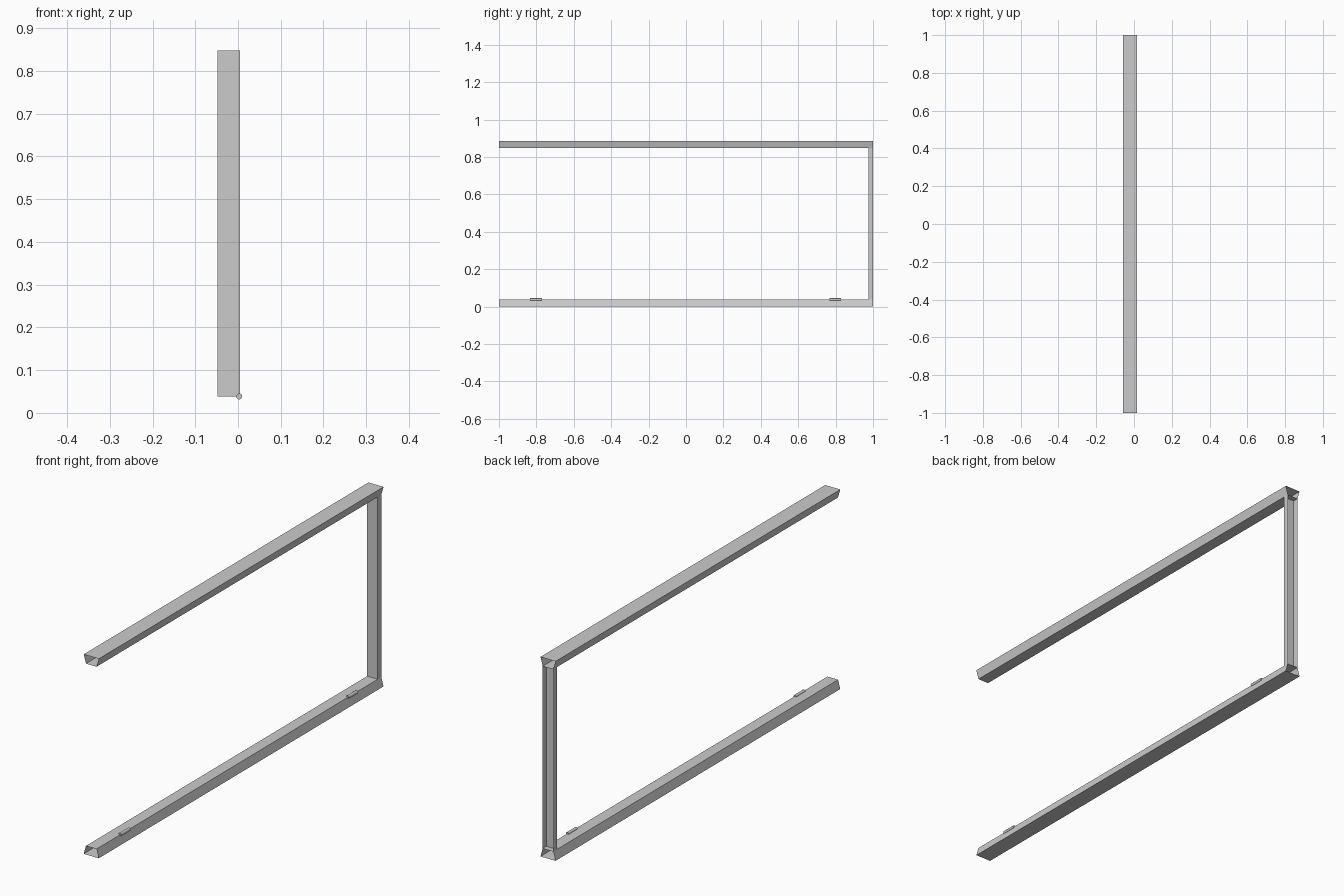
import bpy, bmesh, math
from mathutils import Matrix

if "Cube" in bpy.data.objects:
    bpy.data.objects.remove(bpy.data.objects["Cube"])

CX = -0.0215           # centre line of the frame in x
HALF_IN, HALF_OUT = 0.026, 0.037
HEIGHT, DEPTH = 0.887, 0.0385

grey = bpy.data.materials.new("light grey")
grey.diffuse_color = (0.6, 0.6, 0.6, 1)
grey.use_nodes = True
grey.node_tree.nodes["Principled BSDF"].inputs["Base Color"].default_value = grey.diffuse_color


def add_object(name, bm):
    mesh = bpy.data.meshes.new(name)
    bm.to_mesh(mesh)
    bm.free()
    mesh.materials.append(grey)
    obj = bpy.data.objects.new(name, mesh)
    bpy.context.collection.objects.link(obj)
    return obj


def sweep(name, start, end, closed):
    """Join two matching outlines with side faces, leaving the ends open."""
    bm = bmesh.new()
    a = [bm.verts.new(p) for p in start]
    b = [bm.verts.new(p) for p in end]
    n = len(a)
    for i in range(n if closed else n - 1):
        j = (i + 1) % n
        bm.faces.new((a[i], a[j], b[j], b[i]))
    return add_object(name, bm)


# Top and bottom rails: hollow trapezoid tubes, wide on the outside
def rail(name, z_out, z_in):
    outline = [(-HALF_OUT, z_out), (HALF_OUT, z_out), (HALF_IN, z_in), (-HALF_IN, z_in)]
    if z_out > z_in:
        outline.reverse()
    ends = [[(CX + x, y, z) for x, z in outline] for y in (1, -1)]
    sweep(name, ends[0], ends[1], True)


rail("bottom_rail", 0, DEPTH)
rail("top_rail", HEIGHT, HEIGHT - DEPTH)

# Back post: a thin channel, open towards the back
channel = [(-HALF_IN, 1), (-HALF_IN, 0.975), (HALF_IN, 0.975), (HALF_IN, 1)]
ends = [[(CX + x, y, z) for x, y in channel] for z in (DEPTH, HEIGHT - DEPTH)]
sweep("back_post", ends[0], ends[1], False)

# Hinge pins along the inner edge of the bottom rail
for name, y in (("front_hinge_pin", -0.801), ("back_hinge_pin", 0.798)):
    bm = bmesh.new()
    bmesh.ops.create_cone(
        bm, cap_ends=True, segments=16, radius1=0.007, radius2=0.007, depth=0.064,
        matrix=Matrix.Translation((0.003, y, DEPTH)) @ Matrix.Rotation(math.pi / 2, 4, 'X'))
    pin = add_object(name, bm)
    bpy.ops.object.select_all(action='DESELECT')
    pin.select_set(True)
    bpy.context.view_layer.objects.active = pin
    bpy.ops.object.shade_smooth_by_angle(angle=math.radians(40))
